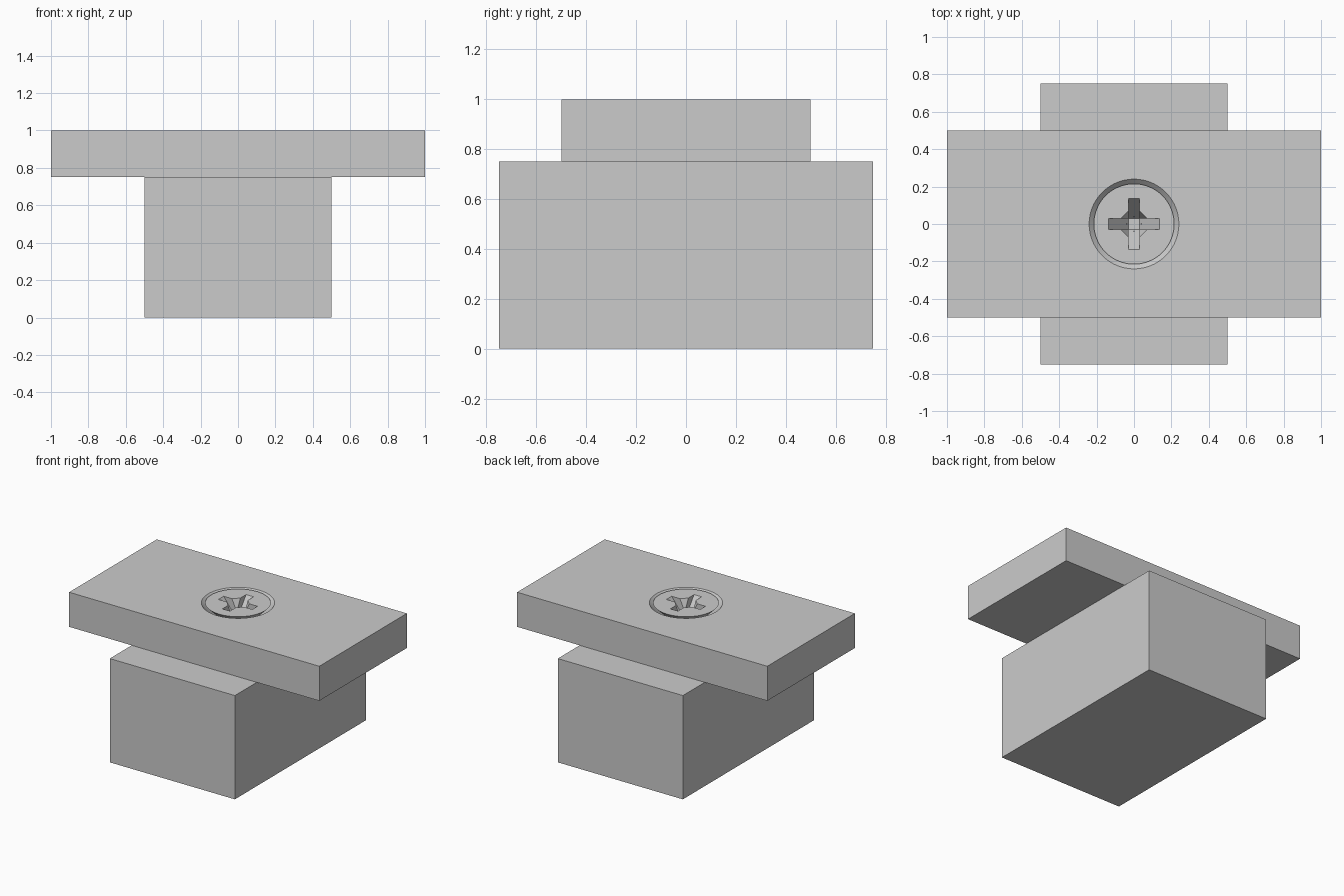
import bpy, math

if "Cube" in bpy.data.objects:
    bpy.data.objects.remove(bpy.data.objects["Cube"])


def make(name, verts, faces):
    mesh = bpy.data.meshes.new(name)
    mesh.from_pydata(verts, [], faces)
    obj = bpy.data.objects.new(name, mesh)
    bpy.context.collection.objects.link(obj)
    return obj


def frustum(name, bottom, top, z0, z1):
    """Box whose bottom and top half sizes may differ."""
    corners = [(-1, -1), (1, -1), (1, 1), (-1, 1)]
    verts = [(sx * h[0], sy * h[1], z) for h, z in ((bottom, z0), (top, z1)) for sx, sy in corners]
    faces = [(3, 2, 1, 0), (4, 5, 6, 7)]
    faces += [(i, (i + 1) % 4, 4 + (i + 1) % 4, 4 + i) for i in range(4)]
    return make(name, verts, faces)


def lathe(name, profile, n):
    """Closed solid turned around z; profile of (radius, z) from bottom to top."""
    verts = [(r * math.cos(2 * math.pi * i / n), r * math.sin(2 * math.pi * i / n), z)
             for r, z in profile for i in range(n)]
    last = (len(profile) - 1) * n
    faces = [tuple(reversed(range(n))), tuple(range(last, last + n))]
    for k in range(len(profile) - 1):
        for i in range(n):
            j = (i + 1) % n
            faces.append((k * n + i, k * n + j, k * n + n + j, k * n + n + i))
    return make(name, verts, faces)


def activate(obj):
    bpy.ops.object.select_all(action='DESELECT')
    obj.select_set(True)
    bpy.context.view_layer.objects.active = obj


def cut(obj, cutter):
    cutter.hide_render = True
    mod = obj.modifiers.new("cut", 'BOOLEAN')
    mod.operation = 'DIFFERENCE'
    mod.solver = 'EXACT'
    mod.object = cutter
    activate(obj)
    bpy.ops.object.modifier_apply(modifier=mod.name)
    bpy.data.objects.remove(cutter, do_unlink=True)


# Base block and top plate
frustum("base_block", (0.5, 0.75), (0.5, 0.75), 0, 0.75)
plate = frustum("top_plate", (1, 0.5), (1, 0.5), 0.75, 1)

# Countersunk hole through the plate
cut(plate, lathe("hole_cutter", [(0.12, 0.7), (0.12, 0.88), (0.25, 1.01)], 64))

# Flush screw with conical head
screw = lathe("screw", [(0.1, 0.75), (0.1, 0.885), (0.215, 1.0)], 64)

# Cross recess: two tapered slots and a diamond-shaped centre
cut(screw, frustum("slot_x_cutter", (0.03, 0.03), (0.143, 0.03), 0.86, 1.01))
cut(screw, frustum("slot_y_cutter", (0.03, 0.03), (0.03, 0.143), 0.86, 1.01))
cut(screw, lathe("centre_cutter", [(0.04, 0.87), (0.104, 1.01)], 4))

for obj in (plate, screw):
    activate(obj)
    bpy.ops.object.shade_smooth_by_angle(angle=math.radians(25))
